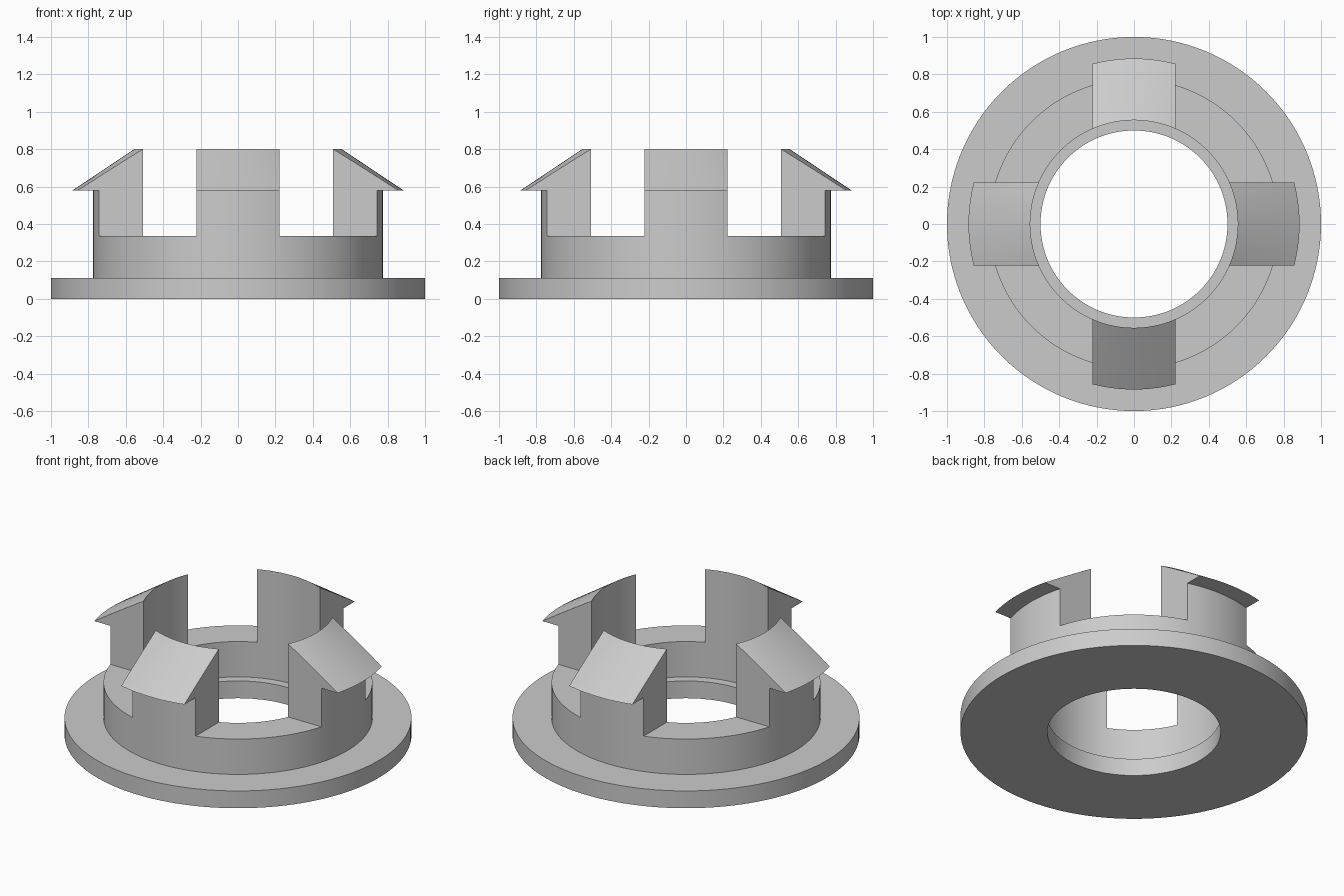
import bpy, bmesh, math
from mathutils import Matrix, Vector

cube = bpy.data.objects.get("Cube")
if cube:
    bpy.data.objects.remove(cube)

SEGMENTS = 128
HALF_CLIP = 0.222    # half the width of each clip
COLLAR_TOP = 0.335   # height of the collar between the clips

grey = bpy.data.materials.new("light grey")
grey.use_nodes = True
grey.diffuse_color = (0.6, 0.6, 0.6, 1)
grey.node_tree.nodes["Principled BSDF"].inputs["Base Color"].default_value = (0.6, 0.6, 0.6, 1)


def add_object(name, bm):
    bmesh.ops.recalc_face_normals(bm, faces=bm.faces)
    mesh = bpy.data.meshes.new(name)
    bm.to_mesh(mesh)
    bm.free()
    obj = bpy.data.objects.new(name, mesh)
    bpy.context.collection.objects.link(obj)
    return obj


# Flange, collar and barbed rim as one turned profile (radius, height)
profile = [(0.5, 0), (1, 0), (1, 0.11), (0.775, 0.11), (0.775, 0.58),
           (0.885, 0.58), (0.555, 0.8), (0.555, 0.11), (0.5, 0.11)]
bm = bmesh.new()
verts = [bm.verts.new((r, 0, z)) for r, z in profile]
edges = [bm.edges.new((verts[i - 1], verts[i])) for i in range(len(verts))]
bmesh.ops.spin(bm, geom=verts + edges, cent=(0, 0, 0), axis=(0, 0, 1),
               angle=math.tau, steps=SEGMENTS, use_merge=True)
bmesh.ops.remove_doubles(bm, verts=bm.verts, dist=0.0001)
body = add_object("snap_ring", bm)
body.data.materials.append(grey)

# Four corner blocks that cut the rim into separate clips
bm = bmesh.new()
for sx in (-1, 1):
    for sy in (-1, 1):
        centre = Vector((sx * (HALF_CLIP + 0.5), sy * (HALF_CLIP + 0.5), COLLAR_TOP + 0.5))
        bmesh.ops.create_cube(bm, size=1, matrix=Matrix.Translation(centre))
cutter = add_object("gap_cutter", bm)
cutter.hide_render = True

cut = body.modifiers.new("clip gaps", 'BOOLEAN')
cut.operation = 'DIFFERENCE'
cut.solver = 'EXACT'
cut.object = cutter

# Apply the cut, then smooth the round walls and keep edges crisp
bpy.ops.object.select_all(action='DESELECT')
body.select_set(True)
bpy.context.view_layer.objects.active = body
bpy.ops.object.modifier_apply(modifier=cut.name)
bpy.data.objects.remove(cutter)
bpy.ops.object.shade_smooth_by_angle(angle=math.radians(25))
